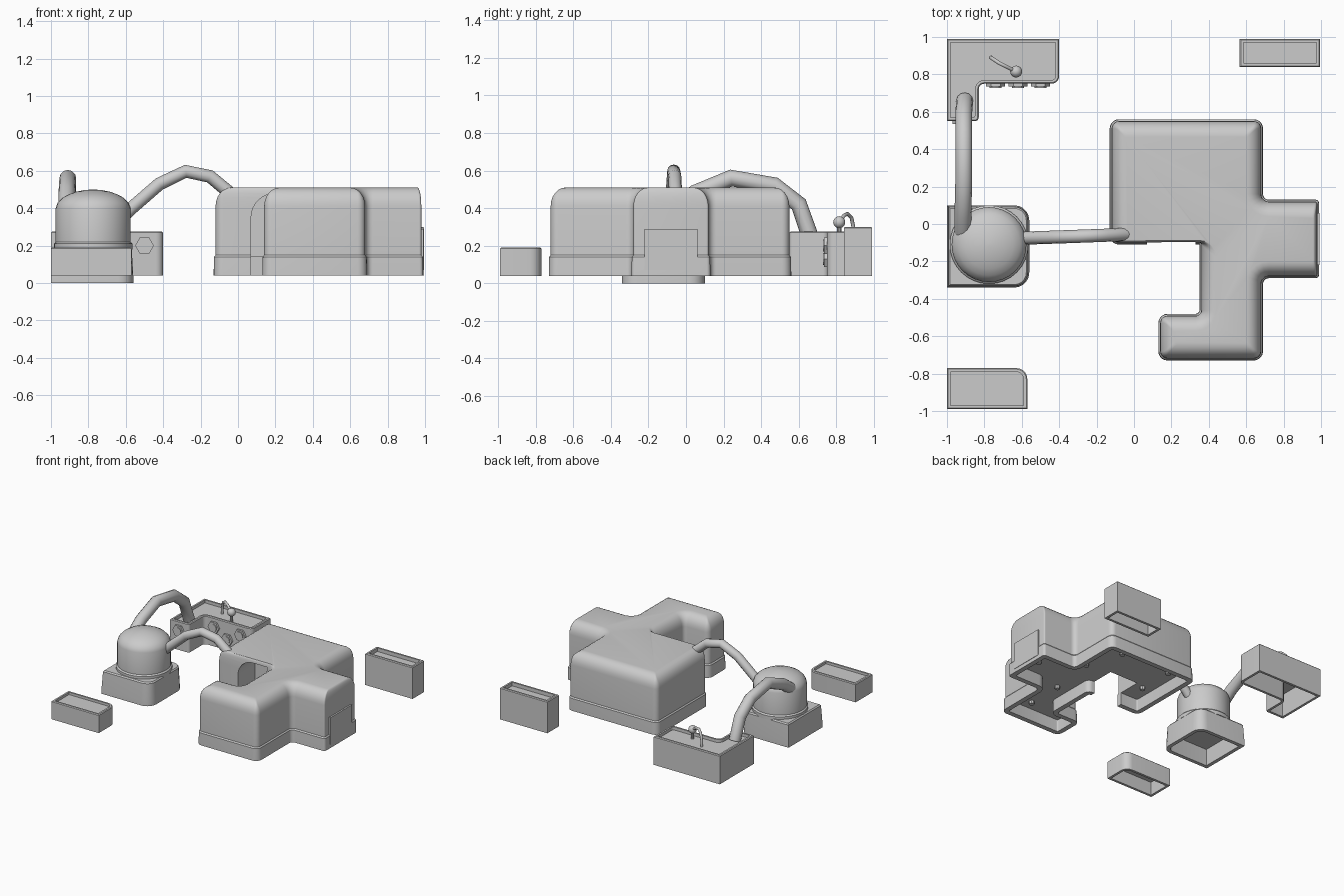
import bpy, bmesh, math
from mathutils import Vector

if "Cube" in bpy.data.objects:
    bpy.data.objects.remove(bpy.data.objects["Cube"])


def finish(name, bm, smooth=True, angle=35):
    bmesh.ops.remove_doubles(bm, verts=bm.verts, dist=1e-4)
    bmesh.ops.recalc_face_normals(bm, faces=bm.faces)
    me = bpy.data.meshes.new(name)
    bm.to_mesh(me)
    bm.free()
    ob = bpy.data.objects.new(name, me)
    bpy.context.collection.objects.link(ob)
    if smooth:
        shade(ob, angle)
    return ob


def shade(ob, angle=35):
    bpy.ops.object.select_all(action='DESELECT')
    ob.select_set(True)
    bpy.context.view_layer.objects.active = ob
    bpy.ops.object.shade_smooth_by_angle(angle=math.radians(angle))


def loop(pts, radii, inset, z, weights=None, seg=5):
    """Right-angled outline (counter-clockwise), inset and with rounded corners."""
    n, out = len(pts), []
    P = [Vector(p) for p in pts]
    w = weights or [1] * n
    for i in range(n):
        e1 = (P[i] - P[i - 1]).normalized()
        e2 = (P[(i + 1) % n] - P[i]).normalized()
        n1, n2 = Vector((-e1.y, e1.x)), Vector((-e2.y, e2.x))
        p = P[i] + n1 * w[i - 1] * inset + n2 * w[i] * inset
        r = radii[i]
        if r > 0:
            r = max(r - inset, 0.012) if e1.cross(e2) > 0 else r + inset
        for k in range(seg + 1):
            t = math.pi / 2 * k / seg
            q = p - e1 * r + e2 * r + r * (e1 * math.sin(t) - e2 * math.cos(t))
            out.append((q.x, q.y, z))
    return out


def skin(name, loops, smooth=True):
    """Bridge a stack of equal loops and cap both ends."""
    bm = bmesh.new()
    rings = [[bm.verts.new(c) for c in l] for l in loops]
    n = len(rings[0])
    for a, b in zip(rings, rings[1:]):
        for i in range(n):
            j = (i + 1) % n
            bm.faces.new((a[i], a[j], b[j], b[i]))
    bm.faces.new(rings[0])
    bm.faces.new(rings[-1])
    return finish(name, bm, smooth)


def rect(x0, x1, y0, y1):
    return [(x0, y0), (x1, y0), (x1, y1), (x0, y1)]


def tray(name, pts, radii, z0, z1, soil, wall=0.02):
    L = lambda d, z: loop(pts, radii, d, z)
    skin(name, [L(wall, soil - 0.02), L(wall, z0), L(0, z0), L(0, z1 - 0.006),
                L(0.006, z1), L(wall, z1), L(wall, soil)])


def cylinder(name, loc, r, h, seg, axis='Z', r2=None):
    rot = (math.pi / 2, 0, 0) if axis == 'Y' else (0, 0, 0)
    bpy.ops.mesh.primitive_cone_add(vertices=seg, radius1=r, radius2=r2 or r,
                                    depth=h, location=loc, rotation=rot)
    bpy.context.object.name = name
    return bpy.context.object


def tube(name, pts, r):
    cu = bpy.data.curves.new(name, 'CURVE')
    cu.dimensions = '3D'
    cu.bevel_depth = r
    cu.bevel_resolution = 4
    cu.use_fill_caps = True
    sp = cu.splines.new('POLY')
    sp.points.add(len(pts) - 1)
    for p, c in zip(sp.points, pts):
        p.co = (*c, 1)
    ob = bpy.data.objects.new(name, cu)
    bpy.context.collection.objects.link(ob)
    bpy.ops.object.select_all(action='DESELECT')
    ob.select_set(True)
    bpy.context.view_layer.objects.active = ob
    bpy.ops.object.convert(target='MESH')
    shade(bpy.context.object, 50)


# main building: stepped plan, skirt at the foot, rounded roof, hollow underside
plan = [(-.12, -.1), (.36, -.1), (.36, -.49), (.14, -.49), (.14, -.72), (.68, -.72),
        (.68, -.28), (.98, -.28), (.98, .12), (.68, .12), (.68, .55), (-.12, .55)]
rad = [.04, .01, .03, .04, .04, .04, .04, .01, .01, .04, .04, .04]
soft = [.15, 1, 1, 1, 1, 1, 1, .25, 1, 1, 1, 1]
B = lambda d, z, w=None: loop(plan, rad, d, z, w)
stack = [B(.03, .14), B(.03, .04), B(-.01, .04), B(-.01, .06), B(-.008, .14), B(0, .15)]
for k in range(7):
    t = math.pi / 2 * k / 6
    stack.append(B(.08 * (1 - math.cos(t)), .41 + .1 * math.sin(t), soft))
body = skin("building", stack, False)

# arched alcove cut into the front of the building
bm = bmesh.new()
arch = [(.07, -.1), (.33, -.1), (.33, .48)]
arch += [(.2 - .13 * math.sin(t), .35 + .13 * math.cos(t))
         for t in [math.pi / 2 * k / 8 for k in range(9)]]
f = bm.faces.new([bm.verts.new((x, -.14, z)) for x, z in arch])
g = bmesh.ops.extrude_face_region(bm, geom=[f])
bmesh.ops.translate(bm, vec=(0, .26, 0),
                    verts=[v for v in g['geom'] if isinstance(v, bmesh.types.BMVert)])
cutter = finish("alcove_cutter", bm, False)
cutter.hide_render = True
mod = body.modifiers.new("alcove", 'BOOLEAN')
mod.object = cutter
mod.operation = 'DIFFERENCE'
mod.solver = 'EXACT'
bpy.context.view_layer.objects.active = body
bpy.ops.object.modifier_apply(modifier="alcove")
bpy.data.objects.remove(cutter)
shade(body)

# panel on the end of the right wing, and small studs underneath
skin("end_panel", [loop(rect(.975, .993, -.22, .06), [0] * 4, 0, z) for z in (.07, .29)], False)
for i, (x, y) in enumerate([(.85, -.1), (.55, .1), (.45, .4), (0, .4), (.5, -.3), (.5, -.6), (0, .1)]):
    cylinder(f"under_stud_{i}", (x, y, .13), .02, .03, 8)

# domed tank on a square plinth
base = rect(-1, -.56, -.34, .1)
br = [0, .08, .08, 0]
Q = lambda d, z: loop(base, br, d, z)
skin("dome_plinth", [Q(.03, .14), Q(.03, 0), Q(0, 0), Q(0, .04), Q(.008, .18), Q(.016, .19)])
profile = [(.21, .18), (.21, .21), (.2, .22), (.2, .40), (.19, .428), (.165, .455),
           (.13, .474), (.09, .488), (.045, .497), (.008, .5)]
skin("dome", [[(-.775 + r * math.cos(a), -.11 + r * math.sin(a), z)
               for a in [math.tau * i / 32 for i in range(32)]] for r, z in profile])

# arching pipes
tube("pipe_to_building", [(-.65, -.08, .32), (-.57, -.075, .40), (-.42, -.07, .53),
                          (-.28, -.065, .597), (-.15, -.06, .57), (-.03, -.055, .47)], .035)
tube("pipe_to_planter", [(-.915, -.06, .40), (-.915, .05, .48), (-.91, .24, .56),
                         (-.91, .47, .52), (-.91, .6, .42), (-.905, .66, .25)], .045)

# planters
tray("corner_planter", [(-1, .55), (-.83, .55), (-.83, .75), (-.4, .75), (-.4, .99), (-1, .99)],
     [0, .02, .03, .04, 0, 0], .04, .275, .25)
tray("back_planter", rect(.565, .995, .84, .99), [0] * 4, .04, .30, .27)
tray("front_planter", rect(-1, -.57, -.99, -.77), [0, 0, .06, 0], .04, .19, .17)

# hexagonal bolts on the corner planter
for i, (x, y, z) in enumerate([(-.74, .75, .2), (-.62, .75, .13), (-.5, .75, .2), (-.92, .55, .2)]):
    hexa = cylinder(f"hex_bolt_{i}", (x, y - .004, z), .05, .024, 6, 'Y')
    hexa.rotation_euler = (math.pi / 2, math.radians(30), 0)
    cylinder(f"bolt_centre_{i}", (x, y - .012, z), .032, .02, 12, 'Y')

# ball valve with curved lever on the corner planter
bpy.ops.mesh.primitive_uv_sphere_add(segments=16, ring_count=10, radius=.032, location=(-.63, .815, .325))
bpy.context.object.name = "valve_ball"
shade(bpy.context.object, 60)
cylinder("valve_post", (-.63, .815, .27), .012, .06, 10)
tube("valve_lever", [(-.64, .82, .33), (-.68, .84, .36), (-.72, .86, .37),
                     (-.75, .88, .35), (-.765, .89, .30), (-.765, .89, .25)], .01)
